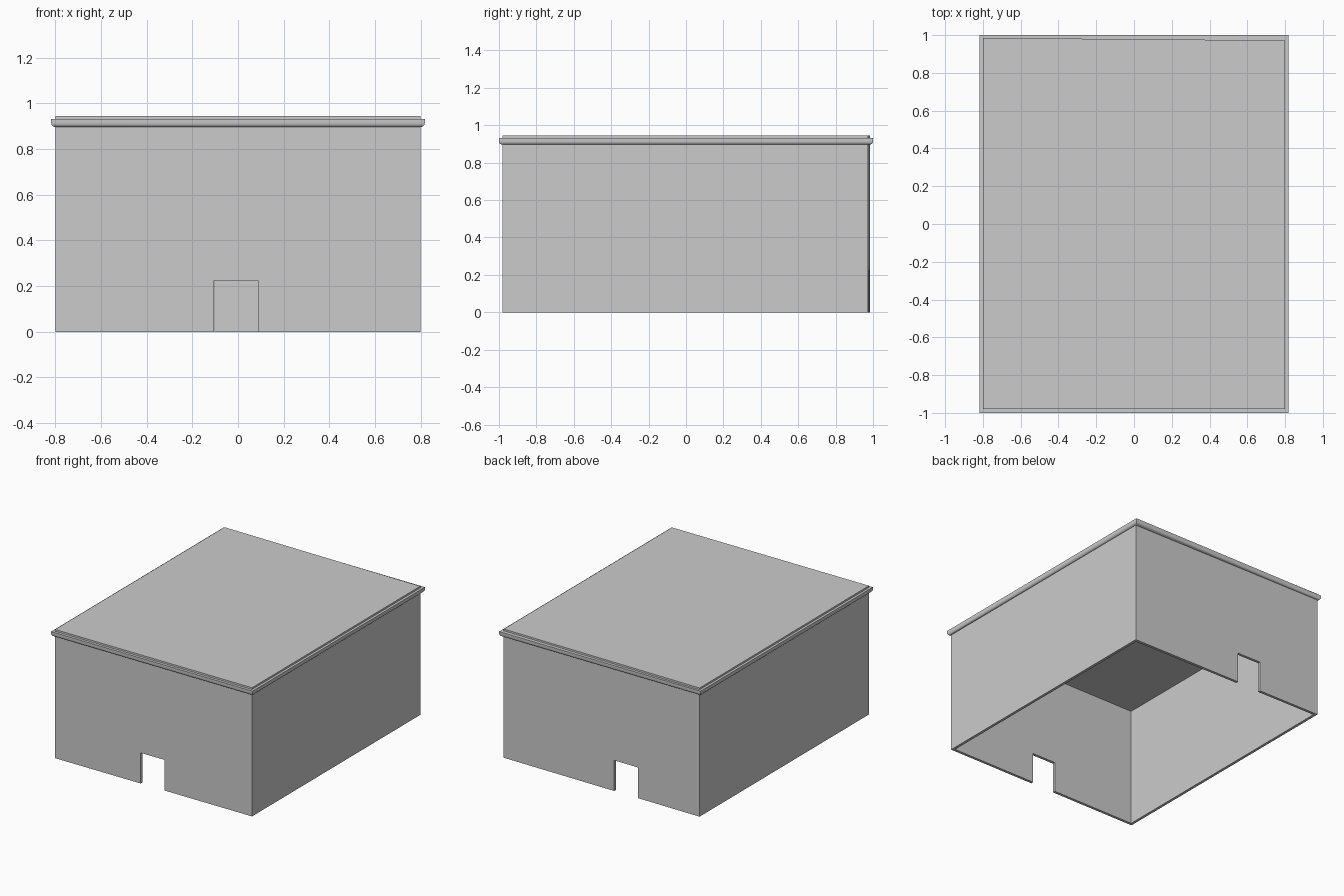
import bpy, bmesh

if "Cube" in bpy.data.objects:
    bpy.data.objects.remove(bpy.data.objects["Cube"])

# Footprint: the back wall runs very slightly out of square
OUTER = [(-0.80, -0.98), (0.80, -0.98), (0.80, 0.972), (-0.80, 0.985)]
WALL = 0.02
TOP, CEILING = 0.945, 0.877


def finish(name, bm):
    bmesh.ops.recalc_face_normals(bm, faces=bm.faces)
    mesh = bpy.data.meshes.new(name)
    bm.to_mesh(mesh)
    bm.free()
    obj = bpy.data.objects.new(name, mesh)
    bpy.context.collection.objects.link(obj)
    return obj


def ring_loft(name, rings, cap_start=False, cap_end=False):
    """Join successive four-corner rings (lists of xyz) with quads."""
    bm = bmesh.new()
    loops = [[bm.verts.new(p) for p in ring] for ring in rings]
    for a, b in zip(loops, loops[1:]):
        for i in range(4):
            j = (i + 1) % 4
            bm.faces.new((a[i], a[j], b[j], b[i]))
    if cap_start:
        bm.faces.new(loops[0])
    if cap_end:
        bm.faces.new(loops[-1])
    return finish(name, bm)


def at(points, z):
    return [(x, y, z) for x, y in points]


def rect(hx, hy):
    return [(-hx, -hy), (hx, -hy), (hx, hy), (-hx, hy)]


# Hollow shell: roof, outer walls, bottom rim, inner walls, ceiling
inner = [(x - WALL * (1 if x > 0 else -1), y - WALL * (1 if y > 0 else -1))
         for x, y in OUTER]
shell = ring_loft("walls_and_roof",
                  [at(OUTER, TOP), at(OUTER, 0), at(inner, 0), at(inner, CEILING)],
                  cap_start=True, cap_end=True)

# Doorways cut through the front and back walls
for name, x0, x1, y in (("front_door_cutter", -0.104, 0.088, -0.98),
                        ("back_door_cutter", -0.295, -0.102, 0.98)):
    door = [(x0, y - 0.1), (x1, y - 0.1), (x1, y + 0.1), (x0, y + 0.1)]
    cutter = ring_loft(name, [at(door, -0.1), at(door, 0.225)], True, True)
    mod = shell.modifiers.new(name, 'BOOLEAN')
    mod.operation = 'DIFFERENCE'
    mod.solver = 'EXACT'
    mod.object = cutter
    bpy.context.view_layer.objects.active = shell
    bpy.ops.object.modifier_apply(modifier=name)
    bpy.data.objects.remove(cutter)

# Cornice moulding: rounded underside, flat top, mitred round the roof
profile = [(-0.012, 0.932), (0.02, 0.932), (0.02, 0.915), (0.0185, 0.907),
           (0.014, 0.901), (0.007, 0.897), (-0.012, 0.897), (-0.012, 0.932)]
cornice = ring_loft("cornice", [at(rect(0.798 + o, 0.98 + o), z) for o, z in profile])
bm = bmesh.new()
bm.from_mesh(cornice.data)
bmesh.ops.remove_doubles(bm, verts=bm.verts, dist=1e-5)
bmesh.ops.recalc_face_normals(bm, faces=bm.faces)
bm.to_mesh(cornice.data)
bm.free()
bpy.ops.object.select_all(action='DESELECT')
cornice.select_set(True)
bpy.context.view_layer.objects.active = cornice
bpy.ops.object.shade_smooth_by_angle()
